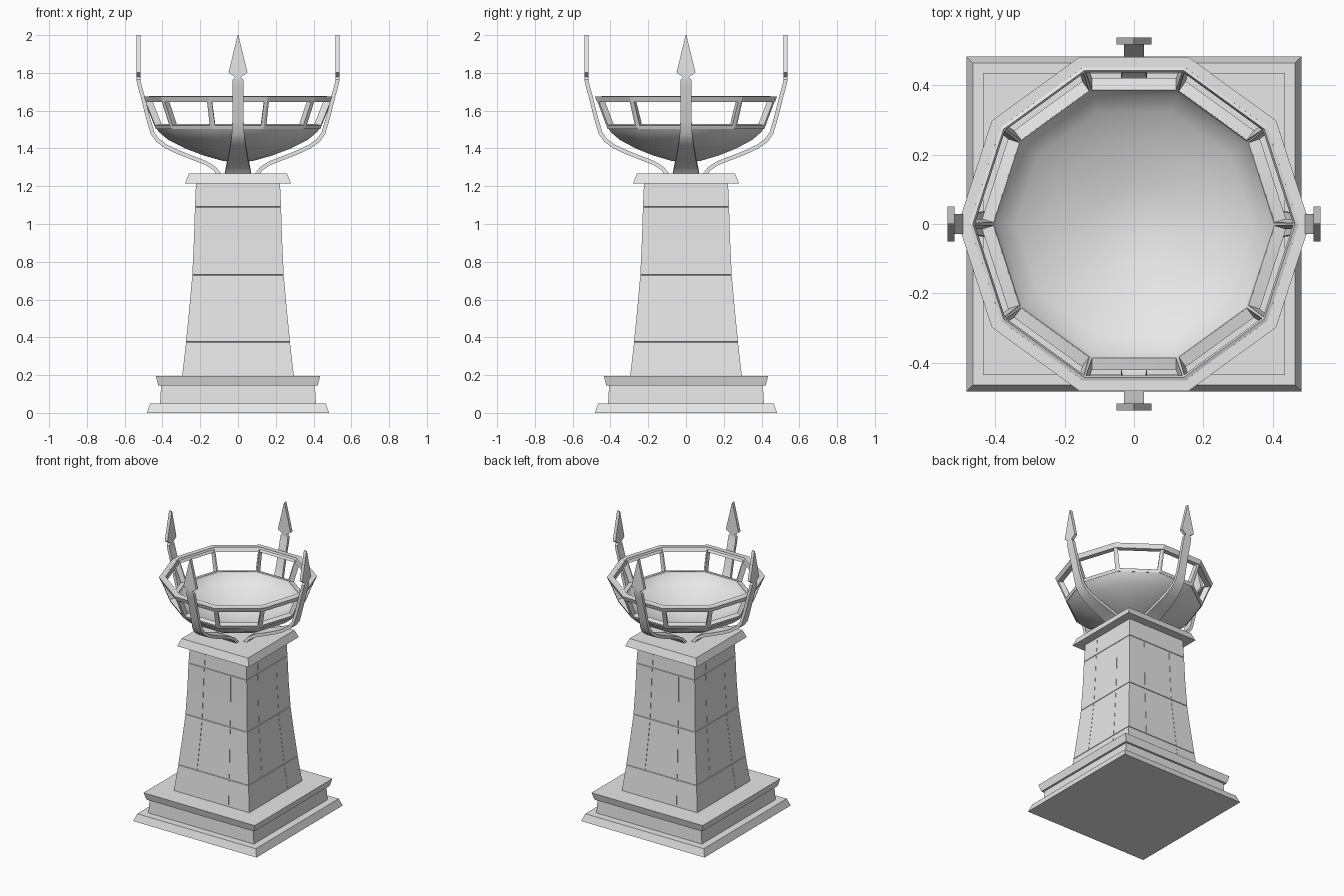
import bpy, bmesh, math
from mathutils import Matrix, Vector

cube = bpy.data.objects.get("Cube")
if cube:
    bpy.data.objects.remove(cube, do_unlink=True)

stone = bpy.data.materials.new("light_grey")
stone.use_nodes = True
GREY = (0.8, 0.8, 0.8, 1)
stone.diffuse_color = GREY
stone.node_tree.nodes["Principled BSDF"].inputs["Base Color"].default_value = GREY


def finish(name, bm, smooth=None):
    """Turn a bmesh into a named object, optionally smooth below an angle."""
    mesh = bpy.data.meshes.new(name)
    bm.to_mesh(mesh)
    bm.free()
    mesh.materials.append(stone)
    if smooth:
        mesh.shade_smooth()
        mesh.set_sharp_from_angle(angle=math.radians(smooth))
    obj = bpy.data.objects.new(name, mesh)
    bpy.context.scene.collection.objects.link(obj)
    return obj


def lathe(profile, sides, closed=False):
    """Revolve (radius, z) points; four sides gives square half-widths."""
    bm = bmesh.new()
    start, scale = (math.pi / 4, math.sqrt(2)) if sides == 4 else (0, 1)
    rings = []
    for i in range(sides):
        a = start + math.tau * i / sides
        rings.append([bm.verts.new((r * scale * math.cos(a), r * scale * math.sin(a), z))
                      for r, z in profile])
    count = len(profile)
    for i in range(sides):
        p, q = rings[i], rings[(i + 1) % sides]
        for j in range(count if closed else count - 1):
            k = (j + 1) % count
            bm.faces.new((p[j], q[j], q[k], p[k]))
    bmesh.ops.remove_doubles(bm, verts=bm.verts, dist=1e-5)
    return bm


def hexa(bm, low, high):
    """Solid between two four-corner loops."""
    a, b = [[bm.verts.new(c) for c in loop] for loop in (low, high)]
    bm.faces.new(a[::-1])
    bm.faces.new(b)
    for i in range(4):
        j = (i + 1) % 4
        bm.faces.new((a[i], a[j], b[j], b[i]))


# Stepped square plinth
finish("plinth", lathe([(0, 0), (0.483, 0), (0.464, 0.05), (0.413, 0.05), (0.407, 0.145),
                        (0.422, 0.145), (0.435, 0.195), (0, 0.195)], 4))

# Tapered column of stone courses with fine horizontal joints
levels = [(0.296, 0.195), (0.275, 0.375), (0.242, 0.73), (0.228, 1.09), (0.222, 1.22)]
mids = {1: (0.257, 0.56), 2: (0.233, 0.92)}
profile = [(0, 0.19), (0.296, 0.19)]
for i, (w, z) in enumerate(levels[1:4]):
    profile += [(w, z - 0.002), (w - 0.005, z), (w, z + 0.002)]
    if i + 1 in mids and i < 2:
        profile.append(mids[i + 1])
profile += [levels[4], (0, 1.22)]
column = finish("column", lathe(profile, 4))

# Hairline vertical joints, repeated on all four sides
joints = [(0, 0.45), (1, -0.46), (1, 0.45), (2, -0.46), (2, 0.45), (3, -0.45)]
bm = bmesh.new()
for course, f in joints:
    (w0, z0), (w1, z1) = levels[course], levels[course + 1]
    loops = []
    for w, z in ((w0, z0 + 0.01), (w1, z1 - 0.01)):
        x, inner, outer = f * w, 0.005 - w, -w - 0.02
        loops.append([(x - 0.001, outer, z), (x + 0.001, outer, z),
                      (x + 0.001, inner, z), (x - 0.001, inner, z)])
    hexa(bm, *loops)
source = bm.verts[:] + bm.edges[:] + bm.faces[:]
for turn in range(1, 4):
    copy = bmesh.ops.duplicate(bm, geom=source)["geom"]
    bmesh.ops.rotate(bm, verts=[g for g in copy if isinstance(g, bmesh.types.BMVert)],
                     matrix=Matrix.Rotation(turn * math.pi / 2, 3, "Z"))
cutter = finish("joint_cutter", bm)
cutter.hide_render = True
mod = column.modifiers.new("joints", "BOOLEAN")
mod.operation = "DIFFERENCE"
mod.object = cutter
bpy.context.view_layer.objects.active = column
bpy.ops.object.modifier_apply(modifier=mod.name)
bpy.data.objects.remove(cutter, do_unlink=True)

# Cap slab
finish("column_cap", lathe([(0, 1.215), (0.28, 1.215), (0.26, 1.267), (0, 1.267)], 4))

# Ten-sided shallow bowl
finish("bowl", lathe([(0, 1.325), (0.08, 1.334), (0.18, 1.362), (0.28, 1.4), (0.37, 1.446),
                      (0.42, 1.488), (0.443, 1.522), (0.408, 1.53), (0.39, 1.5),
                      (0.34, 1.463), (0.25, 1.42), (0.12, 1.375), (0, 1.36)], 10), smooth=40)

# Open window band above the bowl
bm = lathe([(0.436, 1.503), (0.5, 1.665)], 10)
bmesh.ops.inset_individual(bm, faces=bm.faces[:], thickness=0.021)
panes = [f for f in bm.faces if all(len(e.link_faces) == 2 for e in f.edges)
         and 1.51 < min(v.co.z for v in f.verts) and max(v.co.z for v in f.verts) < 1.66]
bmesh.ops.delete(bm, geom=panes, context="FACES")
band = finish("window_band", bm)
solid = band.modifiers.new("thickness", "SOLIDIFY")
solid.thickness = 0.036
solid.offset = -1
solid.use_even_offset = True

# Rim on top of the window band
finish("rim", lathe([(0.495, 1.645), (0.507, 1.675), (0.475, 1.675), (0.46, 1.645)],
                    10, closed=True))

# Four curved straps ending in spear points: distance out, height, half width
path = [(0.1, 1.262, 0.07), (0.125, 1.295, 0.064), (0.17, 1.323, 0.058),
        (0.24, 1.35, 0.053), (0.31, 1.377, 0.048), (0.38, 1.41, 0.042),
        (0.425, 1.443, 0.037), (0.452, 1.48, 0.033), (0.476, 1.56, 0.029),
        (0.506, 1.68, 0.029), (0.52, 1.73, 0.029), (0.528, 1.765, 0.028),
        (0.528, 1.778, 0.016), (0.528, 1.802, 0.05), (0.528, 2.0, 0.002)]


def strap(name, angle):
    bm = bmesh.new()
    rings = []
    for i, (r, z, w) in enumerate(path):
        a, b = path[max(i - 1, 0)], path[min(i + 1, len(path) - 1)]
        along = Vector((b[0] - a[0], 0, b[1] - a[1])).normalized()
        out = Vector((along.z, 0, -along.x)) * 0.0105
        if z > 1.76:
            out = Vector((0.0105, 0, 0))
        mid = Vector((r, 0, z))
        side = Vector((0, w, 0))
        rings.append([bm.verts.new(p) for p in (mid + out - side, mid + out + side,
                                                mid - out + side, mid - out - side)])
    for p, q in zip(rings, rings[1:]):
        for i in range(4):
            j = (i + 1) % 4
            bm.faces.new((p[i], p[j], q[j], q[i]))
    bm.faces.new(rings[0][::-1])
    bm.faces.new(rings[-1])
    bmesh.ops.rotate(bm, verts=bm.verts, matrix=Matrix.Rotation(angle, 3, "Z"))
    finish(name, bm, smooth=30)


for i, label in enumerate(("left", "back", "right", "front")):
    strap(label + "_strap", i * math.pi / 2)
